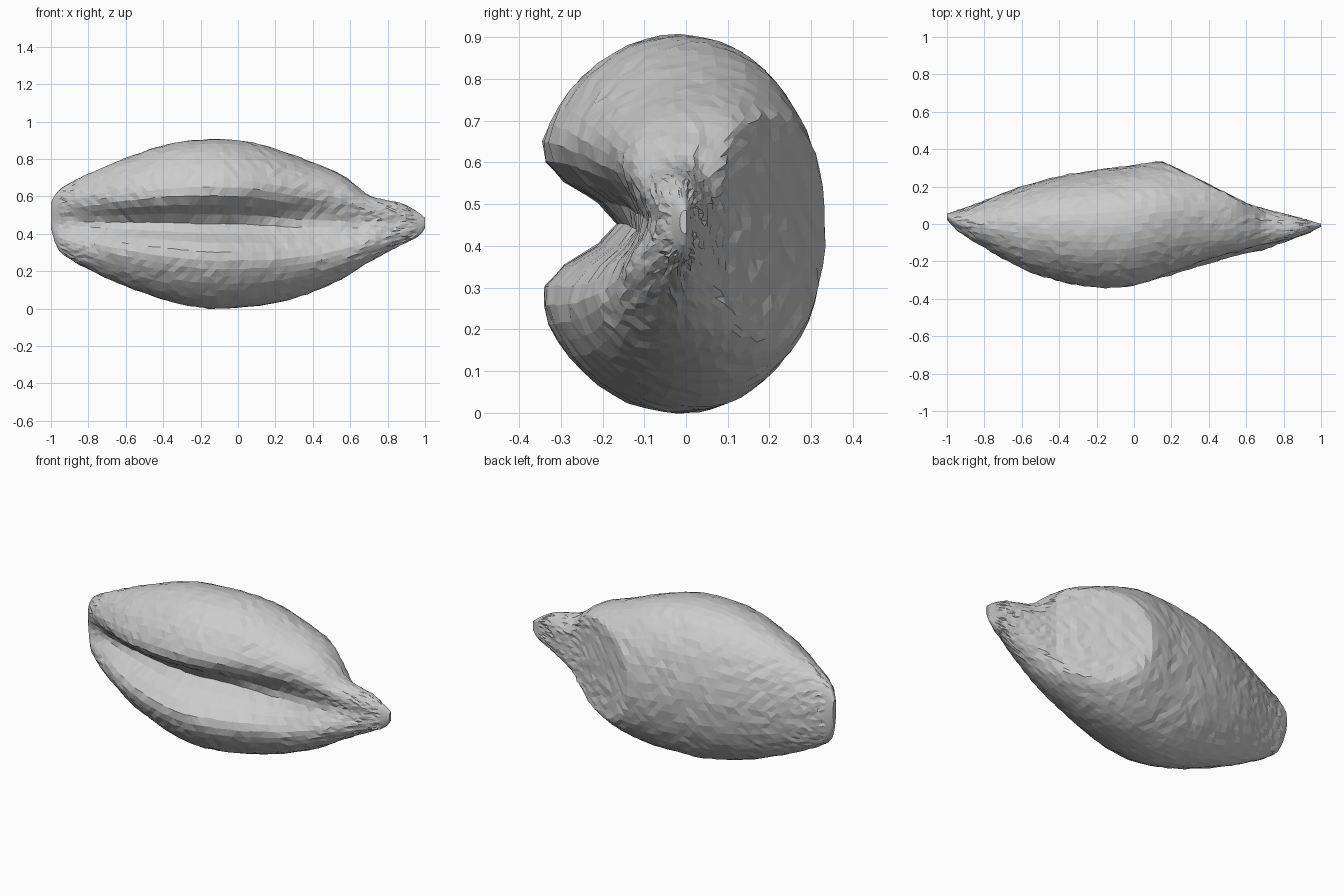
import bpy, bmesh, math, random

if "Cube" in bpy.data.objects:
    bpy.data.objects.remove(bpy.data.objects["Cube"])

random.seed(4)

# Stations along the grain: x, z top, z bottom, y back, y front lobes, crease depth
STATIONS = [
    (-1.00, 0.57, 0.43, 0.055, 0.025, 0.00),
    (-0.97, 0.62, 0.33, 0.065, -0.015, 0.02),
    (-0.92, 0.66, 0.28, 0.08, -0.06, 0.05),
    (-0.80, 0.72, 0.21, 0.125, -0.13, 0.09),
    (-0.60, 0.805, 0.12, 0.20, -0.23, 0.14),
    (-0.35, 0.885, 0.035, 0.265, -0.305, 0.17),
    (-0.15, 0.905, 0.00, 0.295, -0.33, 0.19),
    (0.00, 0.90, 0.005, 0.315, -0.32, 0.20),
    (0.15, 0.87, 0.02, 0.335, -0.285, 0.18),
    (0.35, 0.80, 0.07, 0.32, -0.24, 0.15),
    (0.55, 0.72, 0.155, 0.25, -0.20, 0.11),
    (0.63, 0.66, 0.205, 0.17, -0.17, 0.09),
    (0.70, 0.605, 0.25, 0.10, -0.145, 0.06),
    (0.88, 0.56, 0.345, 0.04, -0.075, 0.01),
    (0.97, 0.51, 0.39, 0.015, -0.03, 0.00),
    (1.00, 0.485, 0.43, 0.008, -0.015, 0.00),
]
RINGS, SIDES = 64, 56


def slope(i, k):
    a, b = STATIONS[max(i - 1, 0)], STATIONS[min(i + 1, len(STATIONS) - 1)]
    return (b[k] - a[k]) / (b[0] - a[0])


def sample(x):
    """Smooth interpolation of the stations at x."""
    i = 0
    while i < len(STATIONS) - 2 and x > STATIONS[i + 1][0]:
        i += 1
    a, b = STATIONS[i], STATIONS[i + 1]
    h = b[0] - a[0]
    t = (x - a[0]) / h
    return [(2*t**3 - 3*t*t + 1) * a[k] + (t**3 - 2*t*t + t) * h * slope(i, k)
            + (3*t*t - 2*t**3) * b[k] + (t**3 - t*t) * h * slope(i + 1, k)
            for k in range(1, 6)]


def germ_face(x):
    """Slanted flat at the back of the right end."""
    if x < 0.62:
        return 0.335 - 0.5 * (x - 0.15)
    return 0.10 - 0.26 * (x - 0.62)


def section(x):
    zt, zb, yb, yf, depth = sample(x)
    zc, hz = (zt + zb) / 2, (zt - zb) / 2
    yc = (yb + yf) / 2
    width = min(0.085 + 0.05 * max(0.0, min(1.0, x + 0.5)), hz * 0.45)
    ring = []
    for j in range(SIDES):
        a = 2 * math.pi * j / SIDES
        c, s = math.cos(a), math.sin(a)
        z = zc + hz * s
        if c >= 0:
            y = yc + (yb - yc) * c ** 0.93
        else:
            y = yc + (yf * 1.0 - 0.28 * depth - yc) * (-c)
            y += depth * 1.15 * math.exp(-((z - 0.455) / width) ** 2)
        if x > 0.15:
            y = min(y, germ_face(x))
        n = 0.004 if abs(x) < 0.95 else 0.0
        ring.append((x + random.uniform(-n, n), y + random.uniform(-n, n),
                     z + random.uniform(-n, n) * 0.6))
    return ring


# Grain body: lofted rings, closer together near both ends
bm = bmesh.new()
rings = []
for i in range(RINGS + 1):
    u = -1 + 2 * i / RINGS
    x = 0.6 * u + 0.4 * math.sin(u * math.pi / 2)
    rings.append([bm.verts.new(p) for p in section(x)])
for r0, r1 in zip(rings, rings[1:]):
    for j in range(SIDES):
        k = (j + 1) % SIDES
        bm.faces.new((r0[j], r0[k], r1[k], r1[j]))
bm.faces.new(rings[0])
bm.faces.new(rings[-1])
bmesh.ops.triangulate(bm, faces=bm.faces[:])
bmesh.ops.recalc_face_normals(bm, faces=bm.faces[:])
mesh = bpy.data.meshes.new("grain_kernel")
bm.to_mesh(mesh)
bm.free()
grain = bpy.data.objects.new("grain_kernel", mesh)
bpy.context.collection.objects.link(grain)
